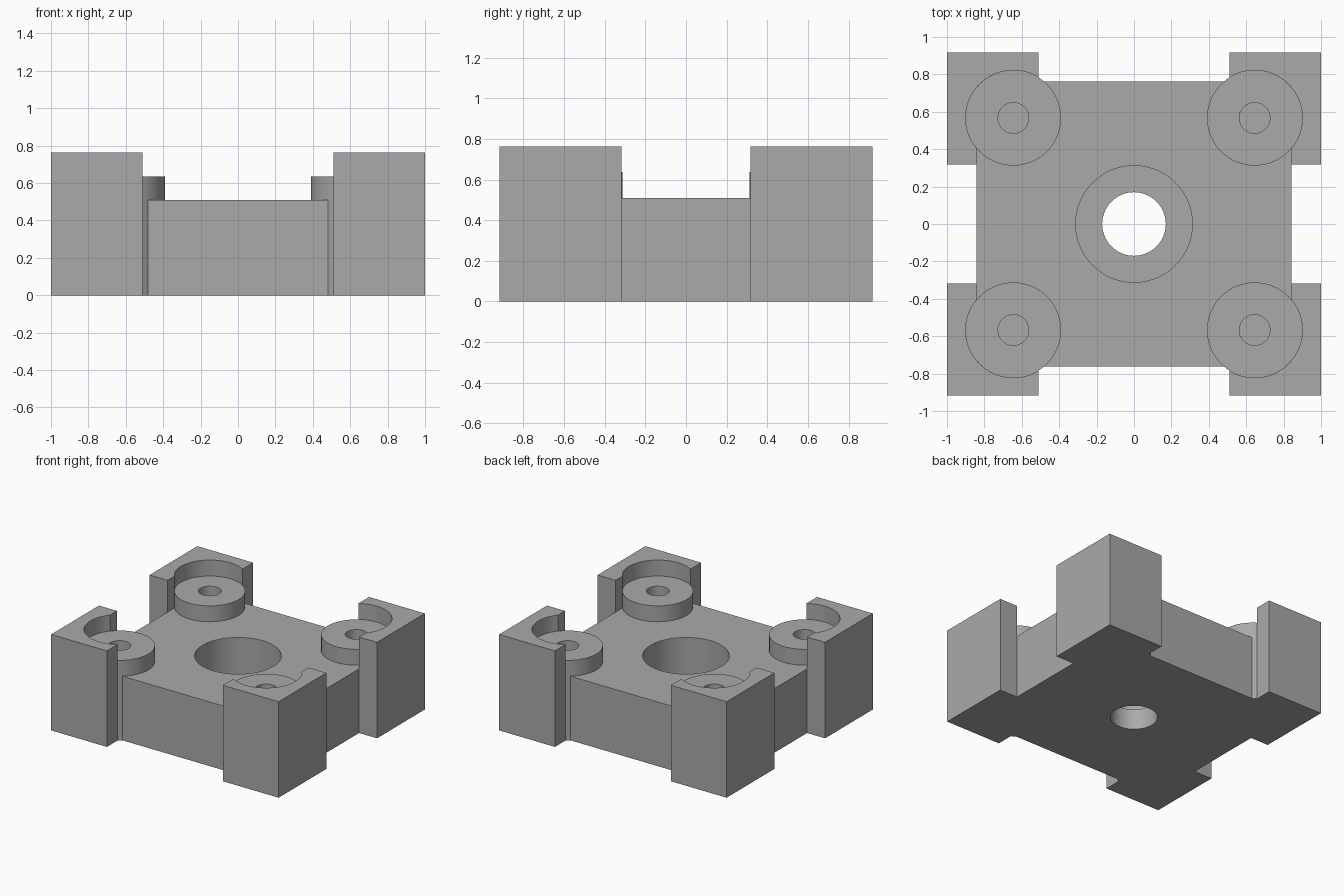
import bpy, bmesh
from math import sin, cos, radians, pi

cube = bpy.data.objects.get("Cube")
if cube:
    bpy.data.objects.remove(cube, do_unlink=True)

grey = bpy.data.materials.new("plain grey")
grey.use_nodes = True
grey.diffuse_color = (0.4, 0.4, 0.4, 1)
grey.node_tree.nodes["Principled BSDF"].inputs["Base Color"].default_value = grey.diffuse_color

BASE_X, BASE_Y, BASE_Z = 0.842, 0.762, 0.51
POST_X, POST_Y, POST_Z = 0.51, 0.318, 0.763
END_X, END_Y = 1.0, 0.918
BOSS_X, BOSS_Y, BOSS_R, BOSS_Z = 0.645, 0.567, 0.255, 0.636


def finish(bm, name):
    bmesh.ops.recalc_face_normals(bm, faces=bm.faces)
    mesh = bpy.data.meshes.new(name)
    bm.to_mesh(mesh)
    bm.free()
    obj = bpy.data.objects.new(name, mesh)
    bpy.context.collection.objects.link(obj)
    mesh.materials.append(grey)
    return obj


def smooth(obj):
    bpy.ops.object.select_all(action='DESELECT')
    obj.select_set(True)
    bpy.context.view_layer.objects.active = obj
    bpy.ops.object.shade_smooth_by_angle(angle=radians(30))


def prism(name, points, z0, z1):
    bm = bmesh.new()
    face = bm.faces.new([bm.verts.new((x, y, z0)) for x, y in points])
    top = bmesh.ops.extrude_face_region(bm, geom=[face])["geom"]
    bmesh.ops.translate(bm, vec=(0, 0, z1 - z0),
                        verts=[v for v in top if isinstance(v, bmesh.types.BMVert)])
    if face.is_valid and not any(f.normal.z < -0.9 for f in bm.faces):
        bm.normal_update()
    return finish(bm, name)


def circle(x, y, r, n=64):
    return [(x + r * cos(2 * pi * i / n), y + r * sin(2 * pi * i / n)) for i in range(n)]


def lathe(name, profile, x, y, steps=64):
    bm = bmesh.new()
    verts = [bm.verts.new((r, 0, z)) for r, z in profile]
    edges = [bm.edges.new(pair) for pair in zip(verts, verts[1:])]
    bmesh.ops.spin(bm, geom=verts + edges, axis=(0, 0, 1), cent=(0, 0, 0),
                   angle=2 * pi, steps=steps)
    bmesh.ops.remove_doubles(bm, verts=bm.verts, dist=0.0001)
    bmesh.ops.translate(bm, verts=bm.verts, vec=(x, y, 0))
    return finish(bm, name)


def cut(obj, cutter):
    mod = obj.modifiers.new("cut", 'BOOLEAN')
    mod.operation = 'DIFFERENCE'
    mod.solver = 'EXACT'
    mod.object = cutter
    bpy.context.view_layer.objects.active = obj
    bpy.ops.object.modifier_apply(modifier=mod.name)
    bpy.data.objects.remove(cutter, do_unlink=True)


# Base block with a stepped centre hole
base = prism("base_block", [(-BASE_X, -BASE_Y), (BASE_X, -BASE_Y),
                            (BASE_X, BASE_Y), (-BASE_X, BASE_Y)], 0, BASE_Z)
cut(base, prism("counterbore", circle(0, 0, 0.312), 0.165, 1))
cut(base, prism("through_hole", circle(0, 0, 0.17), -1, 1))

# Post outline: a corner block hollowed by the round seat of its boss
arc = [(BOSS_X + BOSS_R * cos(radians(a)), BOSS_Y + BOSS_R * sin(radians(a)))
       for a in range(122, -41, -3)]
outline = [(END_X, POST_Y), (END_X, END_Y), (POST_X, END_Y), (POST_X, arc[0][1])]
outline += arc[1:-1] + [(BASE_X, 0.405), (BASE_X, POST_Y)]

# Ring boss with a blind screw hole
boss_profile = [(0, 0), (BOSS_R, 0), (BOSS_R, BOSS_Z), (0.082, BOSS_Z),
                (0.082, 0.2), (0, 0.2)]

for sx, side in ((1, "left"), (-1, "right")):
    for sy, end in ((-1, "front"), (1, "back")):
        x, y = sx * BOSS_X, sy * BOSS_Y
        # Clearance in the base for the boss, hidden under its rim
        cut(base, prism("clearance", circle(x, y, 0.16), 0.1, 1))
        smooth(prism(f"{end}_{side}_post", [(sx * px, sy * py) for px, py in outline], 0, POST_Z))
        smooth(lathe(f"{end}_{side}_boss", boss_profile, x, y))

smooth(base)
